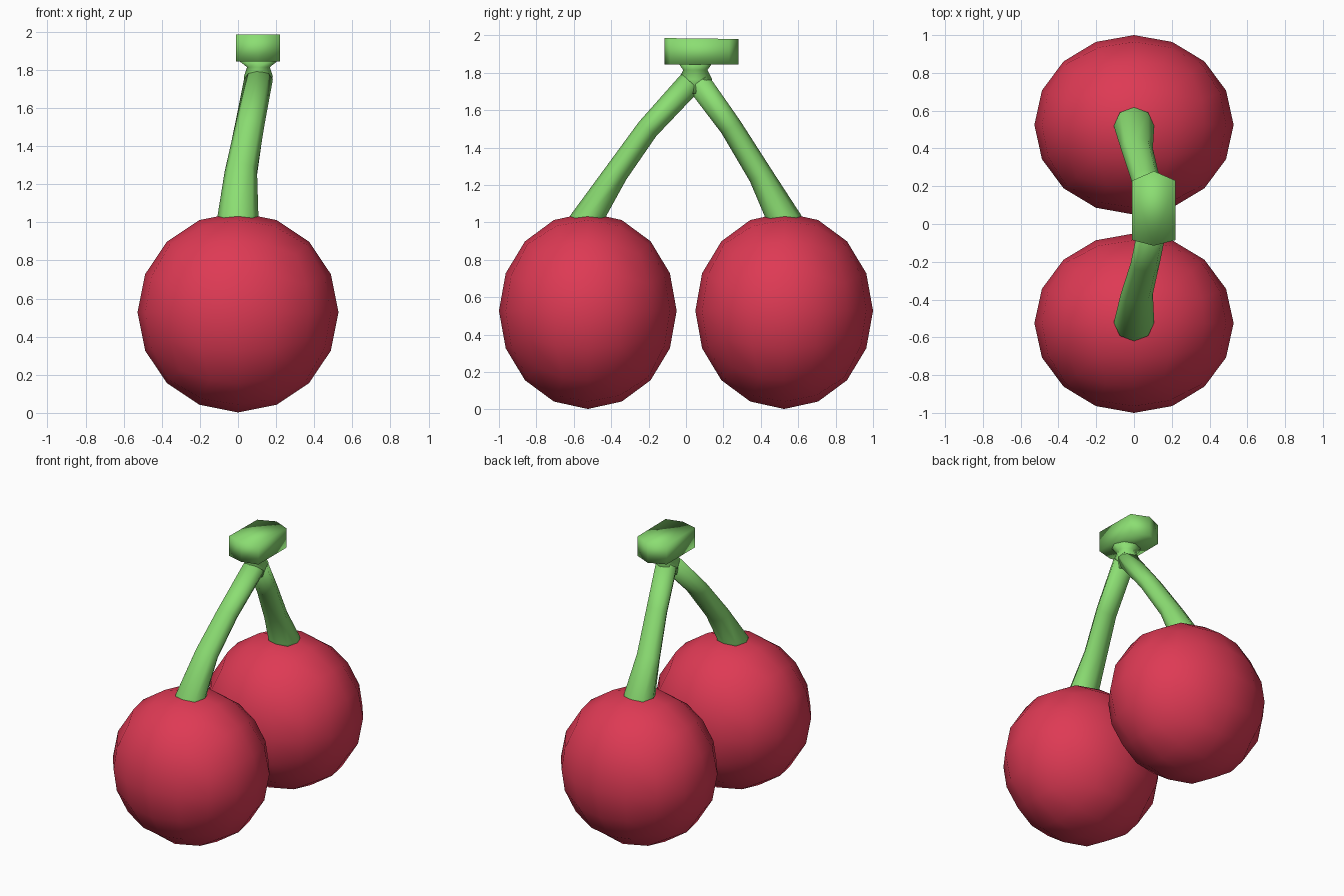
import bpy, bmesh
from math import sin, cos, tan, pi, radians

if "Cube" in bpy.data.objects:
    bpy.data.objects.remove(bpy.data.objects["Cube"])


def material(name, rgb):
    m = bpy.data.materials.new(name)
    m.diffuse_color = (*rgb, 1)
    m.use_nodes = True
    m.node_tree.nodes["Principled BSDF"].inputs["Base Color"].default_value = m.diffuse_color
    return m


RED = material("cherry_red", (0.73, 0.042, 0.089))
GREEN = material("stem_green", (0.26, 0.73, 0.17))


def finish(name, bm, mat):
    bmesh.ops.recalc_face_normals(bm, faces=bm.faces)
    me = bpy.data.meshes.new(name)
    bm.to_mesh(me)
    bm.free()
    me.materials.append(mat)
    for p in me.polygons:
        p.use_smooth = True
    ob = bpy.data.objects.new(name, me)
    bpy.context.collection.objects.link(ob)
    return ob


def skin(name, rings, mat):
    """Bridge a list of equal-length point rings and close both ends."""
    bm = bmesh.new()
    loops = [[bm.verts.new(p) for p in r] for r in rings]
    n = len(loops[0])
    for a, b in zip(loops, loops[1:]):
        for i in range(n):
            j = (i + 1) % n
            bm.faces.new((a[i], a[j], b[j], b[i]))
    bm.faces.new(loops[0])
    bm.faces.new(loops[-1])
    return finish(name, bm, mat)


def ring(x, y, z, rx, ry, tilt=0, n=8):
    """Oval ring whose axis leans by tilt degrees toward +y."""
    t = radians(tilt)
    pts = []
    for i in range(n):
        a = 2 * pi * i / n
        s = ry * sin(a)
        pts.append((x + rx * cos(a), y + s * cos(t), z - s * sin(t)))
    return pts


# cherries: rounded cubes, four cells per side, slightly narrow in y
def cherry(name, y):
    bm = bmesh.new()
    bmesh.ops.create_cube(bm, size=2)
    bmesh.ops.subdivide_edges(bm, edges=bm.edges[:], cuts=3, use_grid_fill=True)
    for v in bm.verts:
        for k in range(3):
            v.co[k] = tan(v.co[k] * pi / 4)
        v.co.normalize()
        v.co.x *= 0.5275
        v.co.y = v.co.y * 0.475 + y
        v.co.z = v.co.z * 0.525 + 0.5275
    finish(name, bm, RED)


cherry("front_cherry", -0.525)
cherry("back_cherry", 0.525)

# stems leaning together
skin("front_stem", [
    ring(0, -0.525, 0.98, 0.105, 0.1),
    ring(0, -0.522, 1.037, 0.107, 0.097),
    ring(0.015, -0.37, 1.268, 0.085, 0.064, 38),
    ring(0.06, -0.205, 1.5, 0.077, 0.06, 40),
    ring(0.107, 0.025, 1.75, 0.076, 0.066, 42)], GREEN)
skin("back_stem", [
    ring(0, 0.525, 0.98, 0.105, 0.1),
    ring(0, 0.518, 1.037, 0.107, 0.099),
    ring(0.015, 0.4, 1.25, 0.085, 0.066, -28),
    ring(0.06, 0.24, 1.51, 0.077, 0.06, -33),
    ring(0.107, 0.065, 1.75, 0.076, 0.066, -36)], GREEN)

# neck joining the stems to the cap
skin("stem_joint", [
    ring(0.1, 0.045, 1.69, 0.06, 0.035),
    ring(0.107, 0.05, 1.765, 0.076, 0.09),
    ring(0.107, 0.05, 1.815, 0.06, 0.065),
    ring(0.107, 0.05, 1.85, 0.105, 0.09)], GREEN)

# six-sided cap
outline = [(0.105, 0.28), (-0.01, 0.23), (-0.01, -0.085),
           (0.105, -0.115), (0.22, -0.085), (0.22, 0.23)]
skin("stem_cap", [[(x, y, 1.845) for x, y in outline],
                  [(x, y, 1.984 - 0.012 * y) for x, y in outline]], GREEN)
